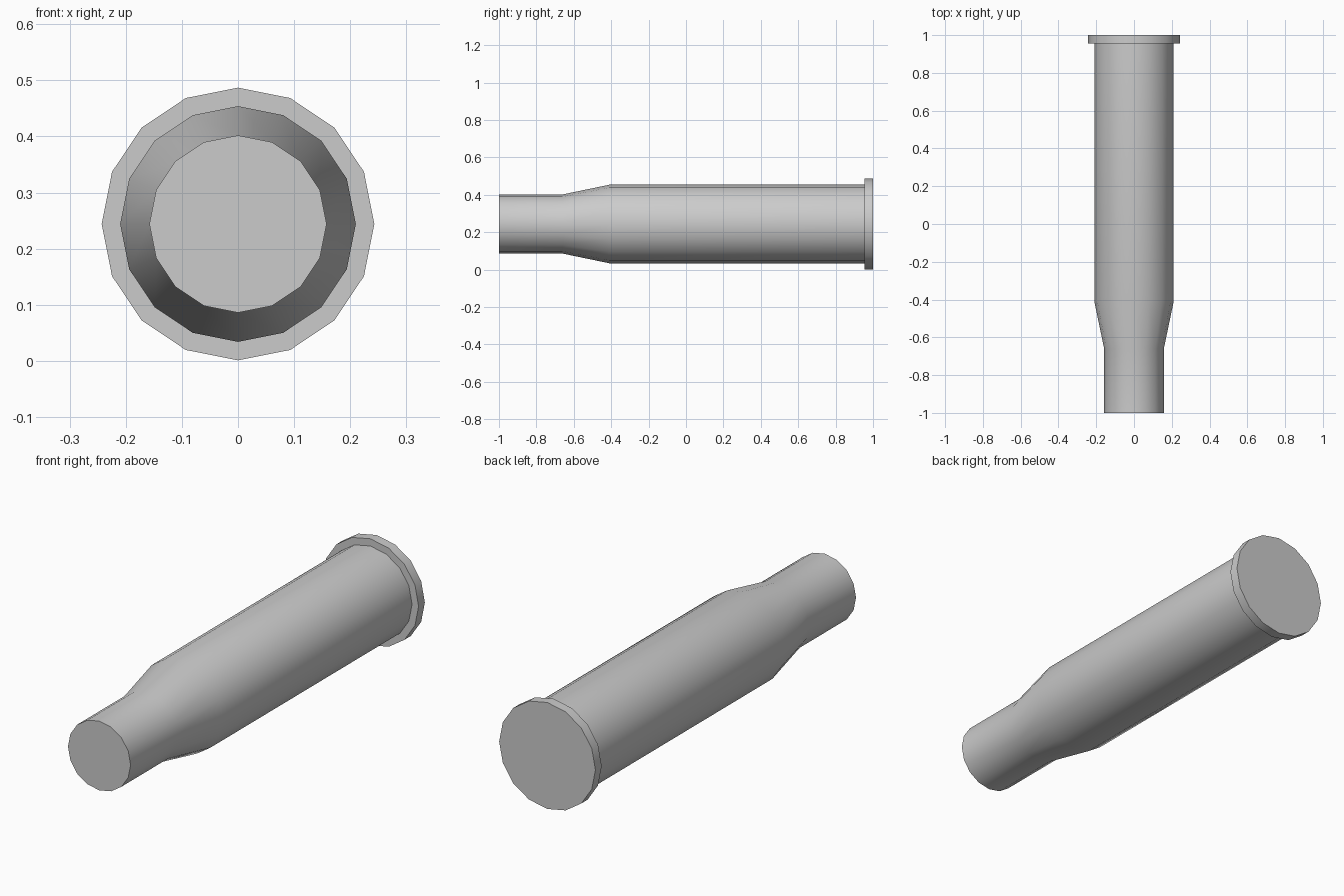
import bpy, bmesh
from math import cos, sin, pi, radians

if "Cube" in bpy.data.objects:
    bpy.data.objects.remove(bpy.data.objects["Cube"])

SIDES = 16
AXIS_Z = 0.244

# Outline from the mouth (front) to the base (back): (y, radius)
profile = [(-1.0, 0.158), (-0.66, 0.158),    # neck
           (-0.41, 0.21), (0.955, 0.21),     # shoulder and body
           (0.955, 0.243), (1.0, 0.243)]     # rim

bm = bmesh.new()
rings = [[bm.verts.new((r * cos(2 * pi * i / SIDES), y, AXIS_Z + r * sin(2 * pi * i / SIDES)))
          for i in range(SIDES)] for y, r in profile]

# Walls between neighbouring rings
for a, b in zip(rings, rings[1:]):
    for i in range(SIDES):
        j = (i + 1) % SIDES
        bm.faces.new((a[i], a[j], b[j], b[i]))

# Flat end caps
bm.faces.new(rings[0])
bm.faces.new(rings[-1])
bmesh.ops.recalc_face_normals(bm, faces=bm.faces)

mesh = bpy.data.meshes.new("cartridge_case")
bm.to_mesh(mesh)
bm.free()
case = bpy.data.objects.new("cartridge_case", mesh)
bpy.context.collection.objects.link(case)

# Smooth round walls, crisp rim and caps
bpy.context.view_layer.objects.active = case
case.select_set(True)
bpy.ops.object.shade_smooth_by_angle(angle=radians(35))
